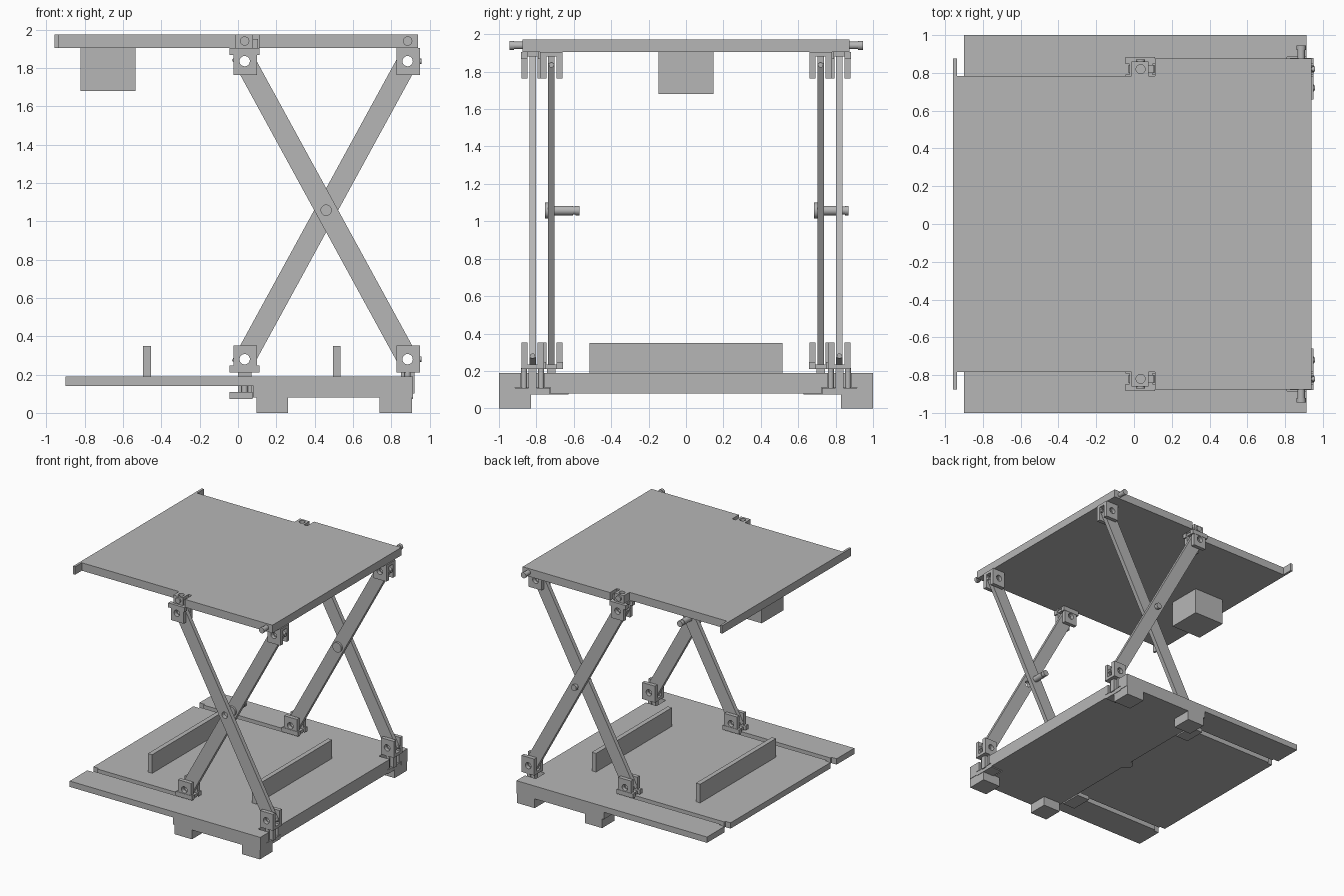
import bpy, bmesh, math
from mathutils import Vector

cube = bpy.data.objects.get("Cube")
if cube:
    bpy.data.objects.remove(cube)

grey = bpy.data.materials.new("plain grey")
grey.use_nodes = True
grey.diffuse_color = (0.47, 0.47, 0.47, 1)
grey.node_tree.nodes["Principled BSDF"].inputs["Base Color"].default_value = grey.diffuse_color


def prism(name, points, sweep):
    """Extrude a closed outline along a vector."""
    bm = bmesh.new()
    face = bm.faces.new([bm.verts.new(p) for p in points])
    out = bmesh.ops.extrude_face_region(bm, geom=[face])
    moved = [v for v in out["geom"] if isinstance(v, bmesh.types.BMVert)]
    bmesh.ops.translate(bm, verts=moved, vec=sweep)
    bmesh.ops.recalc_face_normals(bm, faces=bm.faces)
    mesh = bpy.data.meshes.new(name)
    bm.to_mesh(mesh)
    bm.free()
    mesh.materials.append(grey)
    obj = bpy.data.objects.new(name, mesh)
    bpy.context.collection.objects.link(obj)
    return obj


def box(name, x, y, z):
    y = sorted(y)
    outline = [(x[0], y[0], z[0]), (x[1], y[0], z[0]), (x[1], y[1], z[0]), (x[0], y[1], z[0])]
    return prism(name, outline, (0, 0, z[1] - z[0]))


def rod(name, start, end, radius, sides=24):
    start, end = Vector(start), Vector(end)
    axis = (end - start).normalized()
    u = axis.orthogonal().normalized()
    v = axis.cross(u)
    ring = [start + radius * (math.cos(a) * u + math.sin(a) * v)
            for a in (math.tau * i / sides for i in range(sides))]
    obj = prism(name, ring, end - start)
    for p in obj.data.polygons:
        p.use_smooth = len(p.vertices) == 4
    for e in obj.data.edges:
        a, b = (obj.data.vertices[i].co for i in e.vertices)
        e.use_edge_sharp = abs((a - b).dot(axis)) < 1e-4
    return obj


def cut(obj, cutters):
    for c in cutters:
        mod = obj.modifiers.new("cut", 'BOOLEAN')
        mod.operation = 'DIFFERENCE'
        mod.solver = 'EXACT'
        mod.object = c
        c.hide_render = True
        c.hide_viewport = True
    return obj


X0, X1, Z0, Z1 = 0.035, 0.885, 0.28, 1.835     # pivot positions
OUT, IN = 0.82, 0.72                           # planes of the outer and inner arms
holes = {(x, z): rod("pivot_cutter", (x, -1.1, z), (x, 1.1, z), 0.027)
         for x in (X0, X1) for z in (Z0, Z1)}
centre = ((X0 + X1) / 2, (Z0 + Z1) / 2)
middle_hole = rod("middle_cutter", (centre[0], -1.1, centre[1]), (centre[0], 1.1, centre[1]), 0.027)


def arm(name, a, b, y):
    """Flat bar between two pivots, square at the ends."""
    pa, pb = Vector((a[0], 0, a[1])), Vector((b[0], 0, b[1]))
    d = (pb - pa).normalized()
    n = Vector((d.z, 0, -d.x)) * 0.055
    pa, pb = pa - d * 0.04, pb + d * 0.04
    shift = Vector((0, y - 0.018, 0))
    bar = prism(name, [p + shift for p in (pa + n, pb + n, pb - n, pa - n)], (0, 0.036, 0))
    return cut(bar, [holes[a], holes[b], middle_hole])


def clevis(name, pivot, y, up):
    """U-shaped bracket, opening upward (1) or downward (-1)."""
    x, z = pivot
    u = [(-0.06, -0.07), (0.06, -0.07), (0.06, 0.072), (0.027, 0.072),
         (0.027, -0.045), (-0.027, -0.045), (-0.027, 0.072), (-0.06, 0.072)]
    cut(prism(name, [(x - 0.058, y + a, z + up * b) for a, b in u], (0.122, 0, 0)), [holes[pivot]])
    if x == X0:
        ends = sorted((z - up * 0.07, z - up * 0.032))
        for s in (-1, 1):
            box(name + "_flange", (x - 0.08, x + 0.076), (y + s * 0.028, y + s * 0.063), ends)


# Base deck, stepped underneath, with guide slots
base_profile = [(-0.9, 0.14), (0.08, 0.14), (0.08, 0.08), (0.912, 0.08), (0.912, 0.19), (-0.9, 0.19)]
deck = prism("base_deck", [(x, -1, z) for x, z in base_profile], (0, 2, 0))
slots = []
for s in (-1, 1):
    slots += [box("slot_cutter", (-1, 0.075), (s * 0.695, s * 0.745), (0.1, 0.3)),
              box("slot_mouth_cutter", (-1, -0.85), (s * 0.68, s * 0.76), (0.1, 0.3)),
              box("end_slot_cutter", (0.81, 1), (s * 0.757, s * 0.883), (0.05, 0.3)),
              box("recess_cutter", (0.79, 1), (s * 0.725, s * 0.915), (0.05, 0.112))]
cut(deck, slots)
rod("deck_boss", (0.08, 0, 0.08), (0.08, 0, 0.15), 0.055)

# Cross bars on the deck
for name, x in (("rear_cross_bar", -0.495), ("front_cross_bar", 0.495)):
    box(name, (x, x + 0.04), (-0.515, 0.515), (0.19, 0.35))

# Raised platform with narrower rear half, end lip and hanging box
half = [(-0.94, 0.783), (0.11, 0.783), (0.11, 0.875), (0.94, 0.875)]
outline = half + [(x, -y) for x, y in reversed(half)]
prism("platform", [(x, y, 1.905) for x, y in outline], (0, 0, 0.068))
box("platform_lip", (-0.957, -0.937), (-0.875, 0.875), (1.905, 1.973))
box("hanging_box", (-0.823, -0.535), (-0.147, 0.147), (1.68, 1.905))

for s, side in ((-1, "front"), (1, "back")):
    # Feet
    for name, x in (("middle_foot", (0.097, 0.262)), ("corner_foot", (0.738, 0.908))):
        box(f"{side}_{name}", x, (s * 0.83, s), (0, 0.08))

    # Scissor arms and brackets
    arm(f"{side}_outer_arm", (X0, Z1), (X1, Z0), s * OUT)
    arm(f"{side}_inner_arm", (X0, Z0), (X1, Z1), s * IN)
    clevis(f"{side}_upper_fixed_bracket", (X0, Z1), s * OUT, -1)
    clevis(f"{side}_upper_end_bracket", (X1, Z1), s * IN, -1)
    clevis(f"{side}_lower_sliding_bracket", (X0, Z0), s * IN, 1)
    clevis(f"{side}_lower_end_bracket", (X1, Z0), s * OUT, 1)

    # Stems and slider plates under the lower brackets
    for name, x, y in (("sliding", X0, IN), ("end", X1, OUT)):
        box(f"{side}_{name}_stem", (x - 0.035, x + 0.035), (s * y - 0.022, s * y + 0.022), (0.1, 0.215))
        box(f"{side}_{name}_slider_plate", (x - 0.08, min(x + 0.04, 0.912)),
            (s * y - 0.093, s * y + 0.093), (0.073, 0.108))
        for t in (-1, 1):
            rod(f"{side}_{name}_slider_post", (x, s * y + t * 0.046, 0.1),
                (x, s * y + t * 0.046, 0.14 if x == X0 else 0.215), 0.016)

    # Bolt ends on the outer face of the end brackets
    for y, z in ((OUT, Z0), (IN, Z1)):
        rod(f"{side}_bolt_end", (X1 + 0.05, s * y, z), (X1 + 0.072, s * y, z), 0.014, 12)

    # Hinge block beside the platform
    block = box(f"{side}_hinge_block", (-0.012, 0.078), (s * 0.783, s * 0.86), (1.9, 1.973))
    cut(block, [rod("hinge_cutter", (X0, s * OUT, 1.93), (X0, s * OUT, 2.1), 0.024)])
    box(f"{side}_hinge_tab", (0.078, 0.105), (s * 0.8, s * 0.842), (1.9, 1.95))
    rod(f"{side}_hinge_pin", (X0, s * 0.858, 1.94), (X0, s * 0.872, 1.94), 0.024)

    # Side guide pin at the platform end
    rod(f"{side}_guide_pin", (X1, s * 0.85, 1.94), (X1, s * 0.945, 1.94), 0.02)
    rod(f"{side}_guide_pin_head", (X1, s * 0.92, 1.94), (X1, s * 0.945, 1.94), 0.0245)

    # Centre pivot pin with head and flared tip
    cx, cz = centre
    y0 = -0.755 if s < 0 else 0.685
    for name, a, b, r in (("head", 0, 0.03, 0.042), ("shaft", 0.03, 0.185, 0.021),
                          ("collar", 0.03, 0.15, 0.0255), ("tip", 0.165, 0.185, 0.0255)):
        rod(f"{side}_pivot_pin_{name}", (cx, y0 + a, cz), (cx, y0 + b, cz), r)
